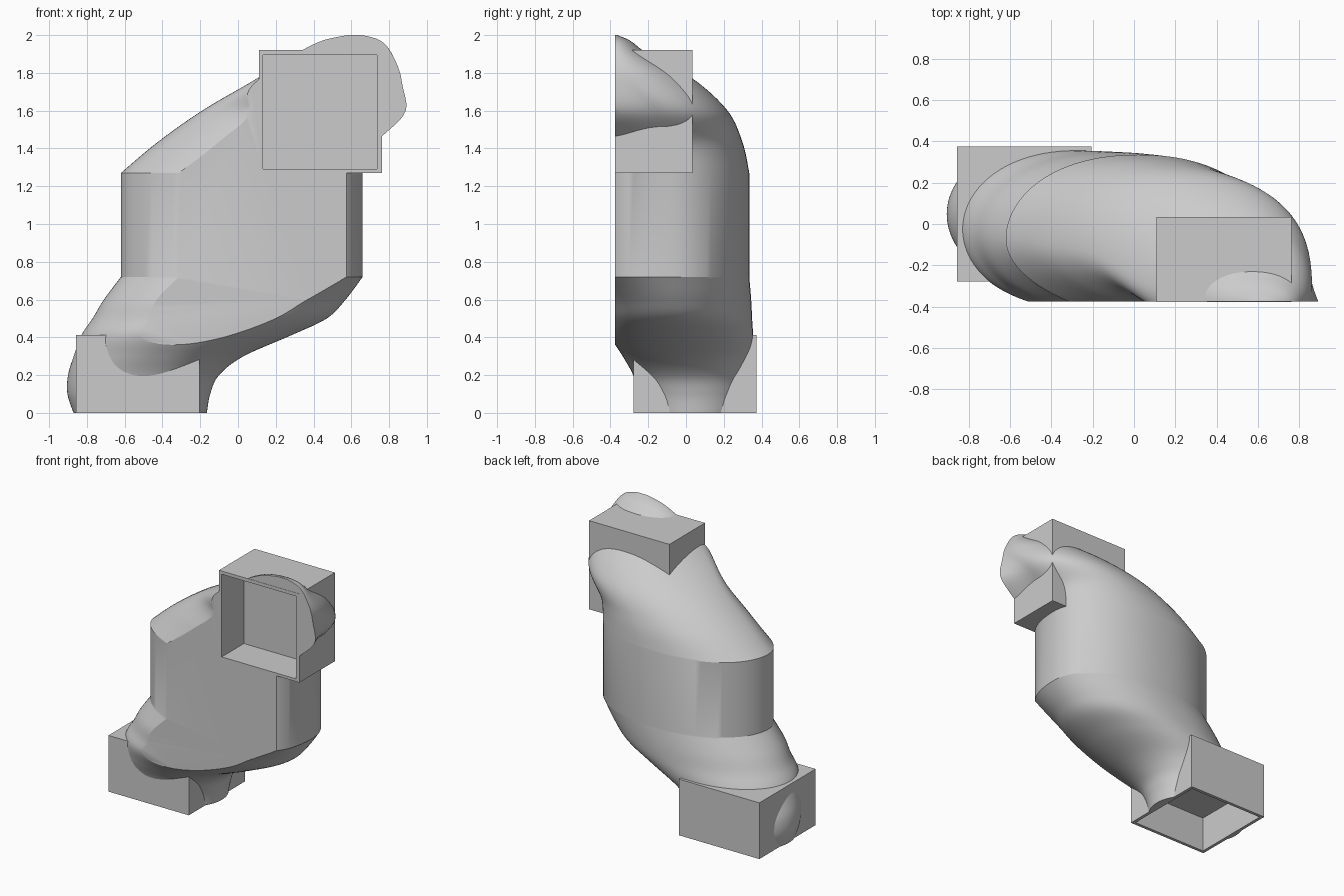
import bpy, bmesh, math
from mathutils import Vector

cube = bpy.data.objects.get("Cube")
if cube:
    bpy.data.objects.remove(cube, do_unlink=True)

grey = bpy.data.materials.new("plain_grey")
grey.use_nodes = True
GREY = (0.6, 0.6, 0.6, 1)
grey.diffuse_color = GREY
grey.node_tree.nodes["Principled BSDF"].inputs["Base Color"].default_value = GREY

FRONT = -0.375
SIDES = 96


def make_object(name, bm):
    bmesh.ops.recalc_face_normals(bm, faces=bm.faces)
    mesh = bpy.data.meshes.new(name)
    bm.to_mesh(mesh)
    bm.free()
    obj = bpy.data.objects.new(name, mesh)
    bpy.context.collection.objects.link(obj)
    mesh.materials.append(grey)
    return obj


def activate(obj):
    bpy.ops.object.select_all(action='DESELECT')
    obj.select_set(True)
    bpy.context.view_layer.objects.active = obj


def box(name, low, high, pad=0.0):
    bm = bmesh.new()
    bmesh.ops.create_cube(bm, size=1)
    low, high = Vector(low), Vector(high)
    for v in bm.verts:
        v.co = [(a + b) / 2 + c * (b - a + 2 * pad) for a, b, c in zip(low, high, v.co)]
    return make_object(name, bm)


def cylinder(name, start, end, radius):
    start, end = Vector(start), Vector(end)
    bm = bmesh.new()
    bmesh.ops.create_cone(bm, cap_ends=True, segments=64, radius1=radius,
                          radius2=radius, depth=(end - start).length)
    turn = (end - start).to_track_quat('Z', 'Y')
    for v in bm.verts:
        v.co = turn @ v.co + (start + end) / 2
    return make_object(name, bm)


def cut(obj, cutter):
    cutter.hide_render = True
    mod = obj.modifiers.new("cut", 'BOOLEAN')
    mod.operation, mod.solver, mod.object = 'DIFFERENCE', 'EXACT', cutter
    activate(obj)
    bpy.ops.object.modifier_apply(modifier=mod.name)
    bpy.data.objects.remove(cutter, do_unlink=True)


def refine(keys, steps=8):
    """Catmull-Rom interpolation between section keys."""
    out = []
    for i in range(len(keys) - 1):
        p0, p1 = keys[max(i - 1, 0)], keys[i]
        p2, p3 = keys[i + 1], keys[min(i + 2, len(keys) - 1)]
        for k in range(steps):
            t = k / steps
            out.append([b + t / 2 * (c - a + t * (2*a - 5*b + 4*c - d + t * (3*(b - c) + d - a)))
                        for a, b, c, d in zip(p0, p1, p2, p3)])
    return out + [list(keys[-1])]


def section(bm, key):
    """Rounded horizontal slice whose front half leans towards +x."""
    z, cx, rx, cy, ry, lean = key
    ring = []
    for i in range(SIDES):
        a = math.tau * i / SIDES
        c, s = math.cos(a), math.sin(a)
        c = math.copysign(abs(c) ** 0.92, c)
        ring.append(bm.verts.new((cx + rx * c + lean * min(s, 0) ** 2, cy + ry * s, z)))
    return ring


# Body slices: height, x centre, x radius, y centre, y radius, front lean
lower = [(0, -.518, .353, .05, .28, 0), (.1, -.525, .378, .05, .3, 0),
         (.2, -.5, .4, .04, .32, 0), (.3, -.42, .45, .01, .345, 0),
         (.41, -.275, .555, -.025, .38, 0), (.5, -.15, .62, -.04, .39, .02),
         (.6, -.07, .64, -.055, .4, .06), (.72, .02, .64, -.073, .408, .2)]
upper = [(1.27, .02, .64, -.073, .408, .2), (1.43, .13, .56, -.1, .4, .38),
         (1.6, .32, .51, -.15, .37, .42), (1.77, .48, .38, -.31, .345, .3),
         (1.9, .56, .255, -.36, .16, .05), (1.97, .6, .155, FRONT, .08, 0),
         (2.0, .62, .04, FRONT, .01, 0)]

bm = bmesh.new()
rings = [section(bm, k) for k in refine(lower) + refine(upper)]
for r1, r2 in zip(rings, rings[1:]):
    for i in range(SIDES):
        j = (i + 1) % SIDES
        bm.faces.new((r1[i], r1[j], r2[j], r2[i]))
bm.faces.new(rings[0])
bm.faces.new(rings[-1])
# Flat front of the body
geom = bm.verts[:] + bm.edges[:] + bm.faces[:]
res = bmesh.ops.bisect_plane(bm, geom=geom, dist=1e-5, plane_co=(0, FRONT, 0),
                             plane_no=(0, -1, 0), clear_outer=True)
bmesh.ops.holes_fill(bm, edges=[e for e in bm.edges if e.is_boundary], sides=0)
body = make_object("duct_body", bm)

# Square end sockets, open at the outer side, each with a round port inside
top_low, top_high = (.11, FRONT - .002, 1.27), (.762, .035, 1.92)
base_low, base_high = (-.857, -.278, 0), (-.205, .374, .412)

top_socket = box("top_socket", top_low, top_high)
cut(body, box("cutter", top_low, (top_high[0], top_high[1], top_high[2]), -.004))
cut(body, box("cutter", (.13, -.5, 1.29), (.738, -.3, 1.897)))
cut(top_socket, box("cutter", (.132, -.5, 1.29), (.736, -.12, 1.896)))
cut(top_socket, cylinder("cutter", (.434, -.2, 1.597), (.434, .03, 1.597), .134))

base_socket = box("base_socket", base_low, base_high)
cut(body, box("cutter", base_low, base_high, -.004))
cut(body, box("cutter", (-.836, -.257, -.1), (-.226, .353, .1)))
cut(base_socket, box("cutter", (-.834, -.255, -.1), (-.228, .351, .26)))
cut(base_socket, cylinder("cutter", (-.531, .048, .2), (-.531, .048, .407), .134))

for obj in (body, top_socket, base_socket):
    activate(obj)
    bpy.ops.object.shade_smooth_by_angle(angle=math.radians(25))
